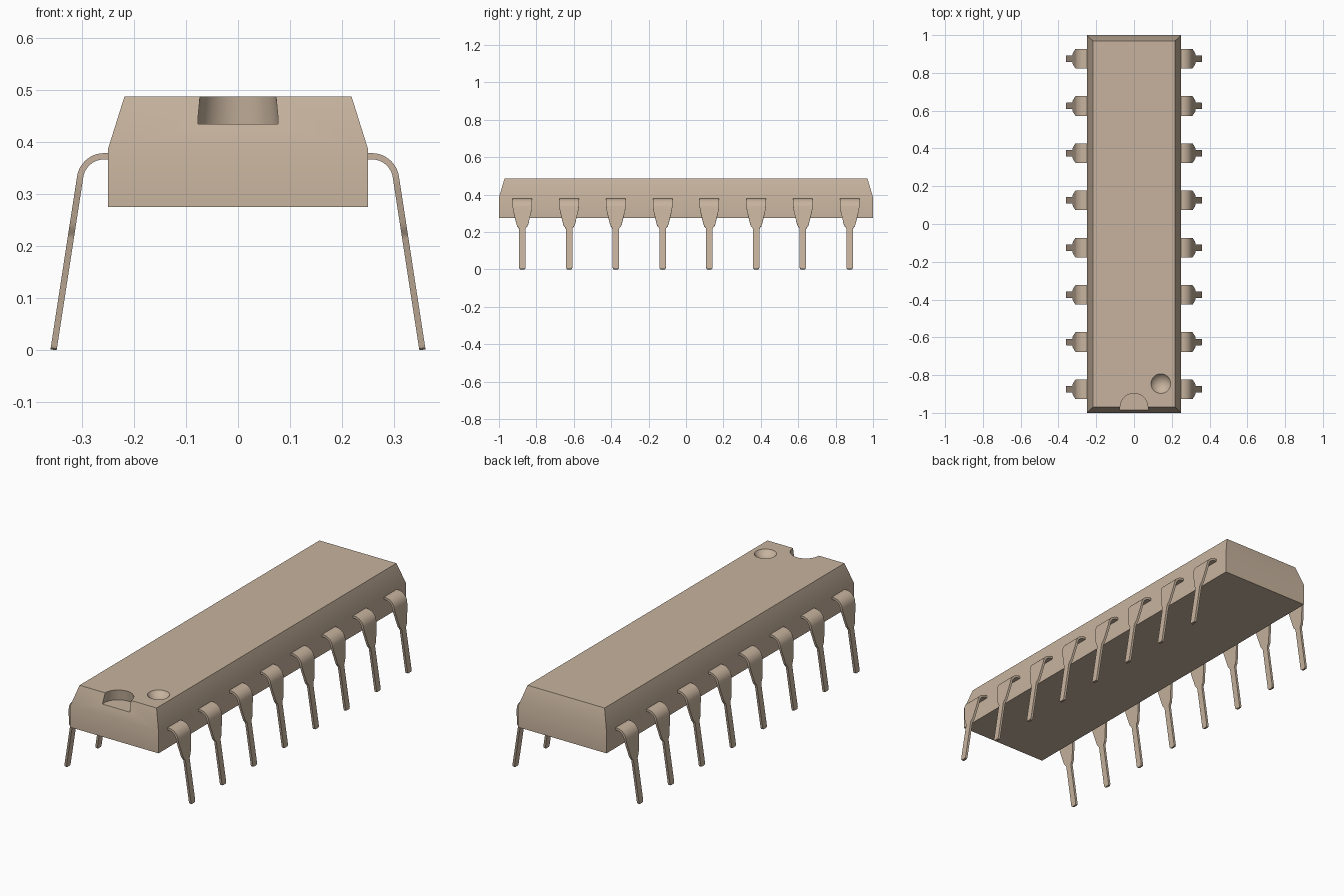
import bpy, bmesh
from math import sin, cos, pi, radians, hypot
from mathutils import Vector

cube = bpy.data.objects.get("Cube")
if cube:
    bpy.data.objects.remove(cube, do_unlink=True)

tan = bpy.data.materials.new("warm tan")
tan.use_nodes = True
colour = (0.57, 0.45, 0.34, 1)
tan.diffuse_color = colour
tan.node_tree.nodes["Principled BSDF"].inputs["Base Color"].default_value = colour


def activate(obj):
    bpy.ops.object.select_all(action='DESELECT')
    obj.select_set(True)
    bpy.context.view_layer.objects.active = obj


def loft(name, rings):
    """Skin a stack of equal-length vertex rings and cap both ends."""
    bm = bmesh.new()
    loops = [[bm.verts.new(p) for p in ring] for ring in rings]
    n = len(loops[0])
    for a, b in zip(loops, loops[1:]):
        for i in range(n):
            bm.faces.new((a[i], a[(i + 1) % n], b[(i + 1) % n], b[i]))
    bm.faces.new(loops[0])
    bm.faces.new(loops[-1])
    bmesh.ops.recalc_face_normals(bm, faces=bm.faces)
    mesh = bpy.data.meshes.new(name)
    bm.to_mesh(mesh)
    bm.free()
    mesh.materials.append(tan)
    obj = bpy.data.objects.new(name, mesh)
    bpy.context.collection.objects.link(obj)
    return obj


def cut(target, cutter):
    """Subtract the cutter and discard it."""
    cutter.data.materials.clear()
    cutter.data.materials.append(tan)
    cutter.hide_render = True
    activate(cutter)
    bpy.ops.object.shade_smooth()
    activate(target)
    mod = target.modifiers.new("cut", 'BOOLEAN')
    mod.operation = 'DIFFERENCE'
    mod.solver = 'EXACT'
    mod.object = cutter
    bpy.ops.object.modifier_apply(modifier=mod.name)
    bpy.data.objects.remove(cutter, do_unlink=True)


# Package body: straight lower walls, tapered upper walls
TOP = 0.487
body = loft("package_body", [
    [(sx * x, sy * y, z) for sx, sy in ((-1, -1), (1, -1), (1, 1), (-1, 1))]
    for x, y, z in ((0.25, 1.0, 0.275), (0.25, 1.0, 0.385), (0.218, 0.97, TOP))])

# Half-round orientation notch in the front end
floor, depth = 0.434, 0.1
slope = (0.079 - 0.073) / (TOP - floor)
bpy.ops.mesh.primitive_cone_add(
    vertices=48, radius1=0.079, radius2=0.079 - slope * depth, depth=depth,
    location=(0, -0.97, floor + depth / 2))
cut(body, bpy.context.object)

# Round dimple beside the first lead
rim, dip = 0.052, 0.028
radius = (rim ** 2 + dip ** 2) / (2 * dip)
bpy.ops.mesh.primitive_uv_sphere_add(
    segments=48, ring_count=48, radius=radius,
    location=(0.142, -0.845, TOP - dip + radius))
cut(body, bpy.context.object)

activate(body)
bpy.ops.object.shade_smooth_by_angle(angle=radians(30))

# Lead centre line: shoulder, quarter bend, slanted leg
bend_x, bend_z, bend_r = 0.257, 0.326, 0.0465
end = Vector((0.354, 0.001))
path = [(Vector((0.235, bend_z + bend_r)), 0.052)]
STEPS = 12
for i in range(STEPS + 1):
    a = pi / 2 - radians(81) * i / STEPS
    path.append((Vector((bend_x + bend_r * cos(a), bend_z + bend_r * sin(a))), 0.052))
start = path[-1][0]
# Height and half width down the leg, ending in a chamfered tip
for z, w in ((0.318, 0.050), (0.30, 0.046), (0.28, 0.041), (0.26, 0.036),
             (0.243, 0.032), (0.232, 0.028), (0.224, 0.021), (0.216, 0.017),
             (0.01, 0.017), (0.004, 0.015), (0.001, 0.011)):
    path.append((start.lerp(end, (start.y - z) / (start.y - end.y)), w))

# Flat strip of constant thickness following the centre line
HALF = 0.006
rings = []
for i, (p, w) in enumerate(path):
    d = path[min(i + 1, len(path) - 1)][0] - path[max(i - 1, 0)][0]
    n = Vector((-d.y, d.x)) * HALF / hypot(d.x, d.y)
    rings.append([(p.x + s * n.x, t * w, p.y + s * n.y)
                  for s, t in ((1, -1), (1, 1), (-1, 1), (-1, -1))])
lead = loft("lead", rings)
activate(lead)
bpy.ops.object.shade_smooth_by_angle(angle=radians(30))

# Eight leads along each side
for side, turn in (("left", 0), ("right", pi)):
    for k in range(8):
        obj = lead.copy()
        obj.name = f"{side}_lead_{k + 1}"
        obj.location.y = -0.875 + 0.25 * k
        obj.rotation_euler.z = turn
        bpy.context.collection.objects.link(obj)
bpy.data.objects.remove(lead, do_unlink=True)
